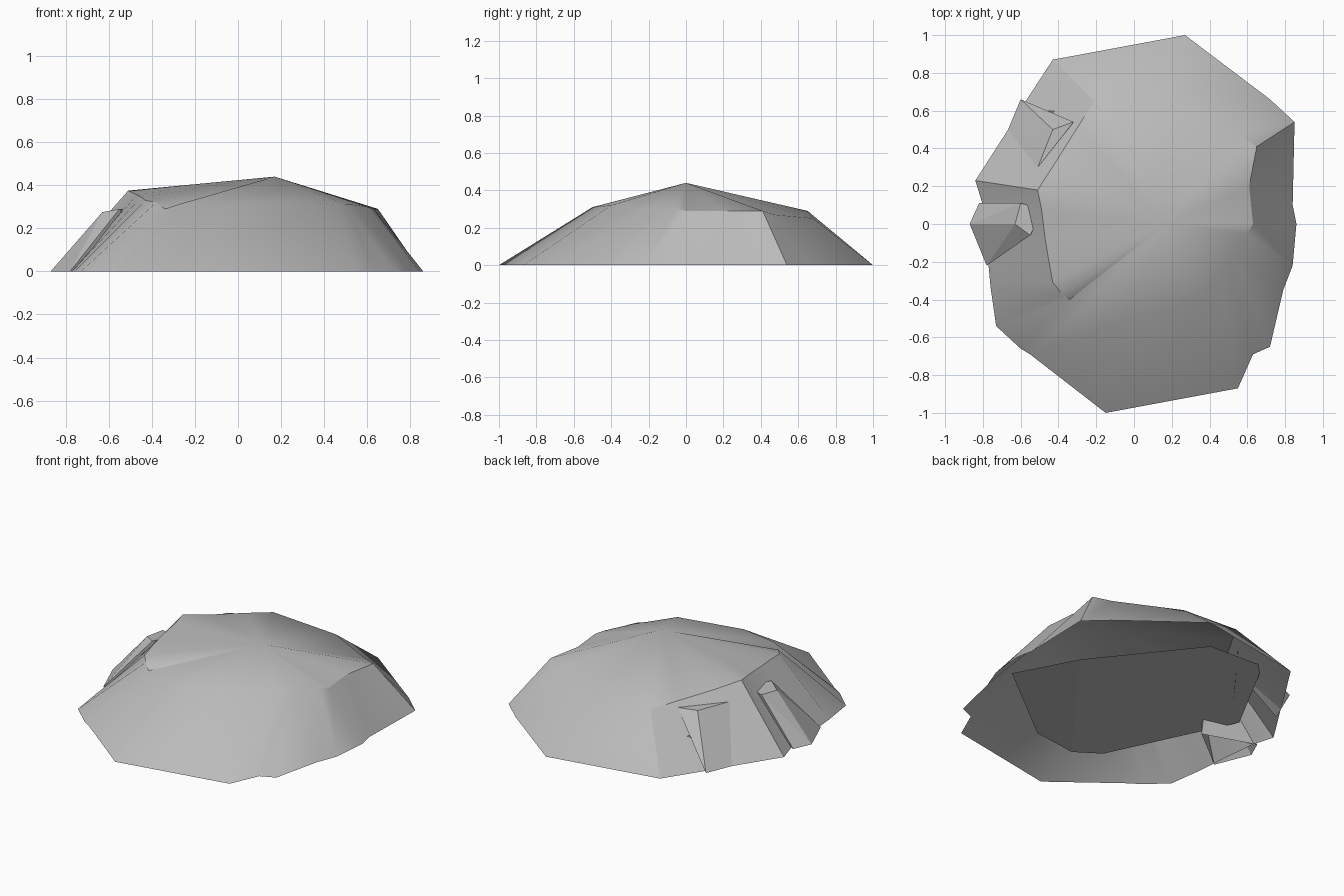
import bpy
import bmesh
import math

default_cube = bpy.data.objects.get("Cube")
if default_cube:
    bpy.data.objects.remove(default_cube, do_unlink=True)

# One plain stone colour
stone = bpy.data.materials.new("stone_grey")
stone.use_nodes = True
stone_colour = (0.5, 0.5, 0.5, 1)
stone.diffuse_color = stone_colour
stone.node_tree.nodes["Principled BSDF"].inputs["Base Color"].default_value = stone_colour


def finish_object(name, bm, smooth_angle):
    """Turn a bmesh into a shaded stone object."""
    mesh = bpy.data.meshes.new(name)
    bm.to_mesh(mesh)
    bm.free()
    mesh.materials.append(stone)
    part = bpy.data.objects.new(name, mesh)
    bpy.context.collection.objects.link(part)
    bpy.ops.object.select_all(action="DESELECT")
    part.select_set(True)
    bpy.context.view_layer.objects.active = part
    if smooth_angle:
        bpy.ops.object.shade_smooth_by_angle(angle=math.radians(smooth_angle))


def add_block(name, corners):
    """Make a convex buttress block that is open at the bottom."""
    bm = bmesh.new()
    for corner in corners:
        bm.verts.new(corner)
    bmesh.ops.convex_hull(bm, input=bm.verts[:])
    bm.normal_update()
    undersides = [face for face in bm.faces if face.normal.z < -.3]
    bmesh.ops.delete(bm, geom=undersides, context="FACES")
    finish_object(name, bm, 0)


# Each facet corner: foot x, foot y, shoulder x, shoulder y, shoulder z
facet_corners = [
    (.27, 1, .2, .68, .25),
    (-.43, .87, -.21, .65, .29),
    (-.58, .64, -.3, .51, .315),
    (-.66, .51, -.42, .32, .345),
    (-.84, .23, -.51, .18, .375),
    (-.8, .1, -.49, .08, .365),
    (-.78, -.1, -.47, -.08, .355),
    (-.77, -.22, -.45, -.2, .345),
    (-.76, -.33, -.43, -.31, .33),
    (-.73, -.54, -.38, -.37, .32),
    (-.6, -.66, -.34, -.4, .29),
    (-.55, -.69, -.28, -.46, .31),
    (-.15, -1, -.05, -.5, .31),
    (.55, -.87, .34, -.4, .32),
    (.63, -.69, .46, -.26, .31),
    (.72, -.65, .5, -.22, .31),
    (.79, -.35, .53, -.15, .31),
    (.84, -.22, .6, -.05, .3),
    (.86, 0, .63, 0, .29),
    (.84, .1, .61, .2, .29),
    (.85, .54, .65, .41, .29),
    (.72, .66, .56, .47, .27),
]

# Main rock: skirt of facets rising to a low off-centre peak
bm = bmesh.new()
feet = [bm.verts.new((c[0], c[1], 0)) for c in facet_corners]
shoulders = [bm.verts.new(c[2:]) for c in facet_corners]
peak = bm.verts.new((.17, 0, .44))
count = len(facet_corners)
for i in range(count):
    following = (i + 1) % count
    bm.faces.new((feet[i], feet[following], shoulders[following], shoulders[i]))
    bm.faces.new((shoulders[i], shoulders[following], peak))
bmesh.ops.recalc_face_normals(bm, faces=bm.faces[:])
if sum(face.normal.z for face in bm.faces) < 0:
    bmesh.ops.reverse_faces(bm, faces=bm.faces[:])
finish_object("main_rock", bm, 32)

# Ledge blocks standing out of the sides
add_block("side_ledge", [
    (-.82, .11, 0), (-.87, 0, 0), (-.78, -.22, 0), (-.5, 0, 0),
    (-.6, .11, .28), (-.63, 0, .275), (-.55, -.06, .29), (-.48, .08, .29),
])
add_block("back_ledge", [
    (-.6, .66, 0), (-.65, .54, 0), (-.7, .42, 0), (-.4, .4, 0),
    (-.43, .5, .285), (-.32, .54, .29), (-.51, .3, .285),
])

# Recessed underside: a broad tilted facet and a narrower one beside it
bm = bmesh.new()
fold_front = bm.verts.new((-.1, -.67, .03))
fold_back = bm.verts.new((.38, -.02, .17))
broad_rim = [(-.09, .57, .17), (-.45, .6, .16), (-.67, .13, .08), (-.25, -.57, .03)]
narrow_rim = [(.12, -.71, .09), (.61, -.35, .14)]
bm.faces.new([fold_front, fold_back] + [bm.verts.new(p) for p in broad_rim])
bm.faces.new([fold_back, fold_front] + [bm.verts.new(p) for p in narrow_rim])
bm.normal_update()
for face in bm.faces:
    if face.normal.z > 0:
        face.normal_flip()
finish_object("rock_underside", bm, 0)
